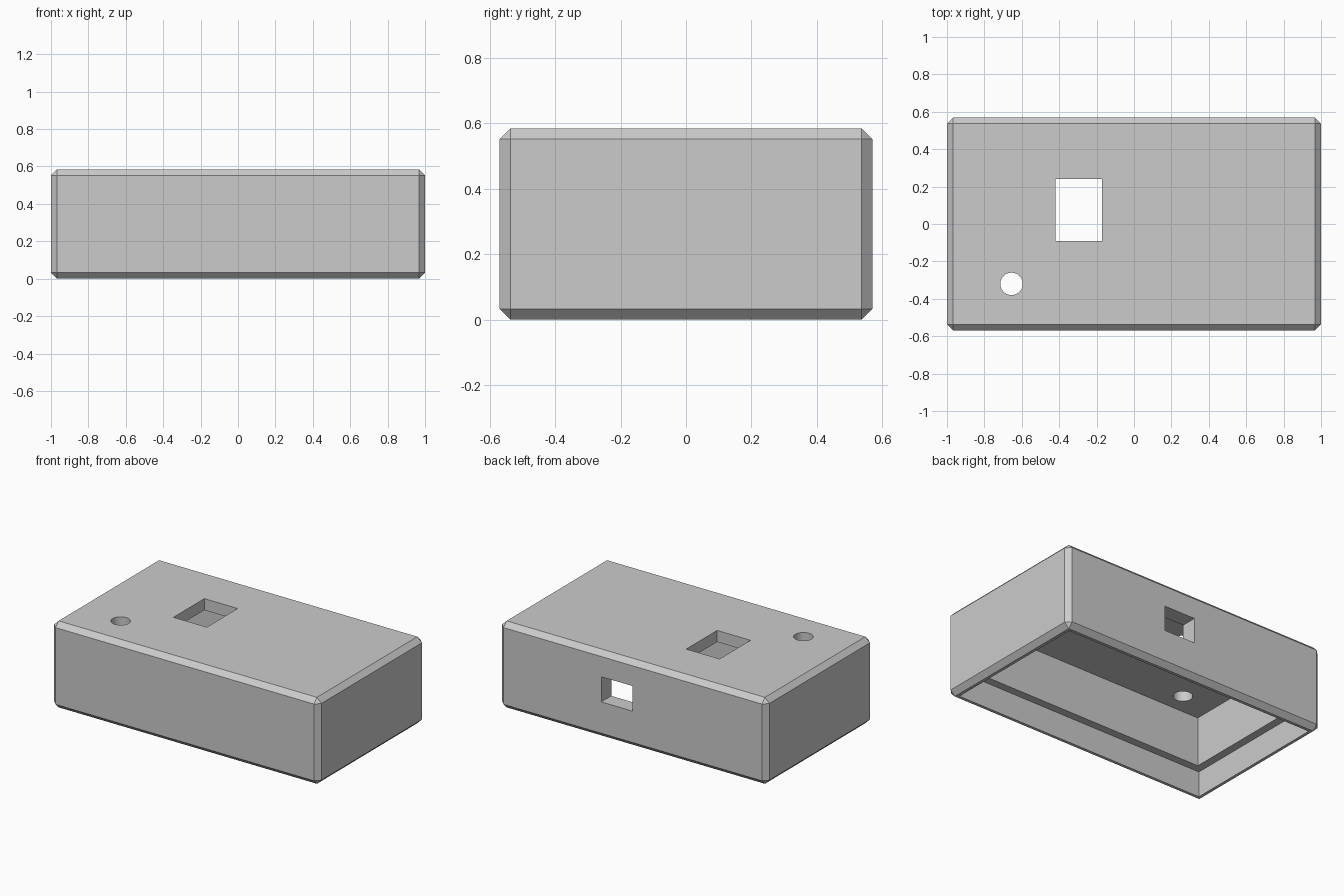
import bpy, bmesh
from mathutils import Matrix

if "Cube" in bpy.data.objects:
    bpy.data.objects.remove(bpy.data.objects["Cube"])

L, W, H = 2.0, 1.14, 0.585   # outer size
CHAMFER = 0.033
LIP = 0.053                  # wall at the lid recess
WALL = 0.107                 # wall above the recess
LEDGE_Z, CEILING_Z = 0.173, 0.507

grey = bpy.data.materials.new("light grey plastic")
grey.diffuse_color = (0.6, 0.6, 0.6, 1)
grey.use_nodes = True
grey.node_tree.nodes["Principled BSDF"].inputs["Base Color"].default_value = grey.diffuse_color


def finish(name, bm):
    mesh = bpy.data.meshes.new(name)
    bm.to_mesh(mesh)
    bm.free()
    mesh.materials.append(grey)
    obj = bpy.data.objects.new(name, mesh)
    bpy.context.collection.objects.link(obj)
    return obj


def box(name, x, y, z, chamfer=0):
    """Box from (min, max) ranges, with optional chamfered edges."""
    bm = bmesh.new()
    size = [r[1] - r[0] for r in (x, y, z)]
    mid = [(r[0] + r[1]) / 2 for r in (x, y, z)]
    bmesh.ops.create_cube(bm, size=1, matrix=Matrix.Translation(mid) @ Matrix.Diagonal((*size, 1)))
    if chamfer:
        bmesh.ops.bevel(bm, geom=bm.edges[:], offset=chamfer, segments=1,
                        affect='EDGES', profile=0.5)
    return finish(name, bm)


def round_cutter(name, x, y, z, r):
    bm = bmesh.new()
    bmesh.ops.create_cone(bm, cap_ends=True, segments=48, radius1=r, radius2=r,
                          depth=0.4, matrix=Matrix.Translation((x, y, z)))
    return finish(name, bm)


# Chamfered outer case
case = box("case_shell", (-L / 2, L / 2), (-W / 2, W / 2), (0, H), CHAMFER)

cutters = [
    # Main cavity and wider lid recess, open at the bottom
    box("cavity_cutter", (-L / 2 + WALL, L / 2 - WALL), (-W / 2 + WALL, W / 2 - WALL), (-0.2, CEILING_Z)),
    box("lid_recess_cutter", (-L / 2 + LIP, L / 2 - LIP), (-W / 2 + LIP, W / 2 - LIP), (-0.1, LEDGE_Z)),
    # Openings in the top and back
    box("top_window_cutter", (-0.42, -0.17), (-0.09, 0.24), (0.4, 0.7)),
    round_cutter("top_hole_cutter", -0.655, -0.32, 0.6, 0.06),
    box("back_port_cutter", (0.0, 0.235), (0.4, 0.7), (0.245, 0.415)),
]
for cutter in cutters:
    cutter.hide_render = True
    cutter.hide_set(True)
    mod = case.modifiers.new(cutter.name, 'BOOLEAN')
    mod.operation = 'DIFFERENCE'
    mod.solver = 'EXACT'
    mod.object = cutter

# Apply the cuts and remove the helpers
bpy.context.view_layer.objects.active = case
case.select_set(True)
for mod in list(case.modifiers):
    bpy.ops.object.modifier_apply(modifier=mod.name)
for cutter in cutters:
    bpy.data.objects.remove(cutter)
bpy.ops.object.shade_smooth_by_angle(angle=0.5)
